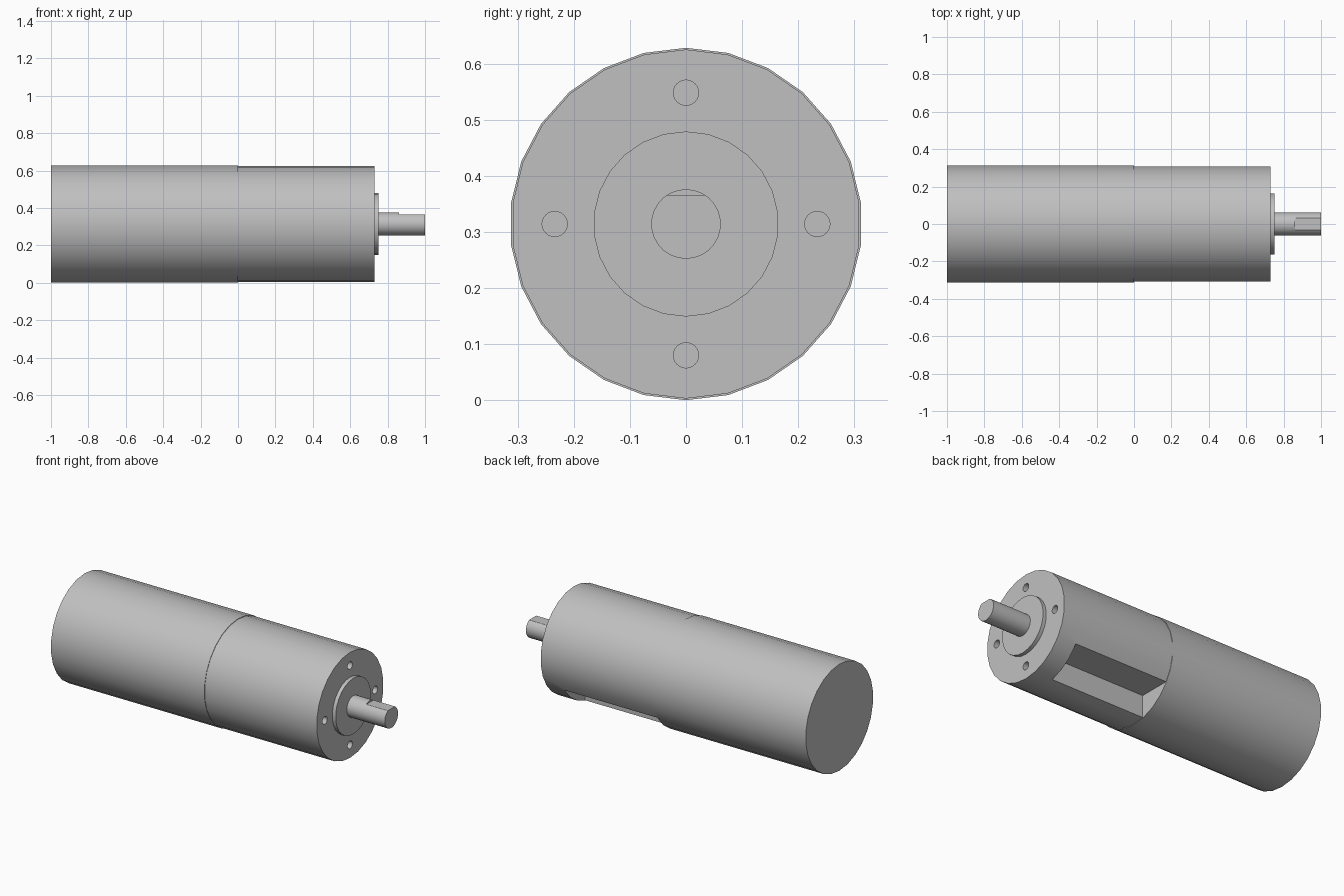
import bpy
from math import radians, pi, sin, cos
from mathutils import Vector

cube = bpy.data.objects.get("Cube")
if cube:
    bpy.data.objects.remove(cube, do_unlink=True)

AXIS_Z = 0.314      # height of the centre line
GEAR_END = 0.73     # mounting face

metal = bpy.data.materials.new("grey metal")
metal.use_nodes = True
GREY = (0.527, 0.527, 0.527, 1)
metal.diffuse_color = GREY
metal.node_tree.nodes["Principled BSDF"].inputs["Base Color"].default_value = GREY


def rod(name, radius, x0, x1, sides, y=0, z=0):
    """Cylinder along x, offset from the centre line, with a vertex on top."""
    bpy.ops.mesh.primitive_cylinder_add(
        vertices=sides, radius=radius, depth=x1 - x0,
        location=((x0 + x1) / 2, y, AXIS_Z + z), rotation=(pi / 2, 0, pi / 2))
    bpy.ops.object.transform_apply(location=False, rotation=True, scale=True)
    ob = bpy.context.object
    ob.name = name
    ob.data.materials.append(metal)
    return ob


def box(name, low, high):
    """Box from two corners, measured from the centre line."""
    low, high = Vector(low), Vector(high)
    bpy.ops.mesh.primitive_cube_add(size=1, location=(low + high) / 2 + Vector((0, 0, AXIS_Z)))
    ob = bpy.context.object
    ob.name = name
    ob.scale = high - low
    bpy.ops.object.transform_apply(location=False, rotation=False, scale=True)
    ob.data.materials.append(metal)
    return ob


def cut(target, cutter):
    """Subtract the cutter and discard it."""
    cutter.hide_render = True
    mod = target.modifiers.new("cut", 'BOOLEAN')
    mod.operation, mod.solver, mod.object = 'DIFFERENCE', 'EXACT', cutter
    bpy.context.view_layer.objects.active = target
    bpy.ops.object.modifier_apply(modifier=mod.name)
    bpy.data.objects.remove(cutter, do_unlink=True)


# Main cylinders
motor = rod("motor_body", 0.314, -1, 0, 26)
gearbox = rod("gearbox_body", 0.311, 0, GEAR_END, 26)

# Four blind screw holes in the mounting face
for i in range(4):
    a = i * pi / 2
    cut(gearbox, rod("hole_cutter", 0.0225, GEAR_END - 0.08, GEAR_END + 0.05, 24,
                     0.234 * cos(a), 0.234 * sin(a)))

# Square-cornered recess along the lower rear of the gearbox
cut(gearbox, box("recess_cutter", (-0.05, 0.07, -0.5), (0.61, 0.5, -0.172)))

# Raised centring boss and output shaft with its flat
boss = rod("centring_boss", 0.165, GEAR_END, 0.752, 26)
shaft = rod("output_shaft", 0.062, 0.752, 1, 26)
cut(shaft, box("flat_cutter", (0.86, -0.2, 0.052), (1.1, 0.2, 0.2)))

# Smooth round sides, sharp edges
bpy.ops.object.select_all(action='DESELECT')
for ob in (motor, gearbox, boss, shaft):
    ob.select_set(True)
bpy.context.view_layer.objects.active = motor
bpy.ops.object.shade_smooth_by_angle(angle=radians(30))
